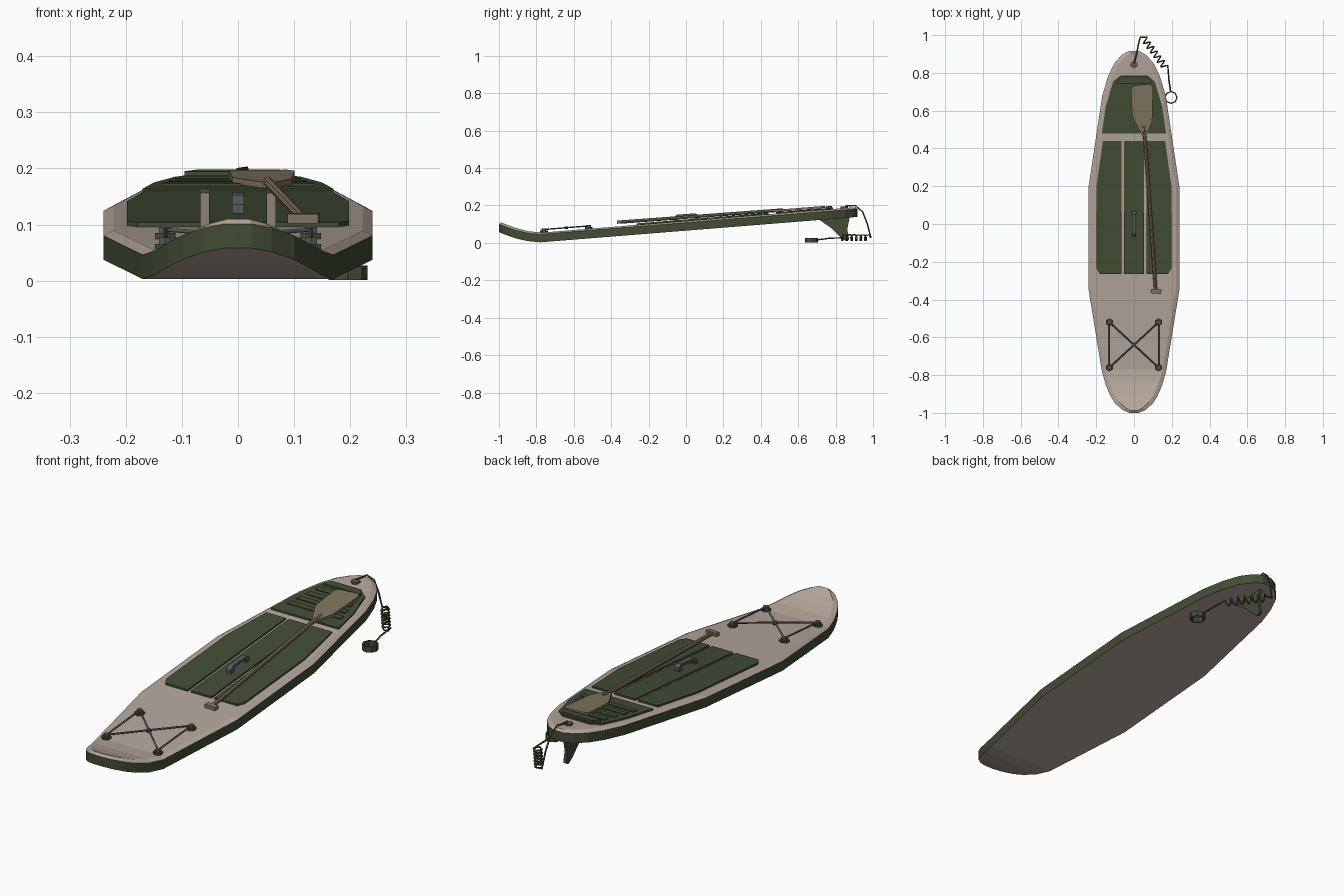
import bpy, bmesh, math
from mathutils import Vector

cube = bpy.data.objects.get("Cube")
if cube:
    bpy.data.objects.remove(cube, do_unlink=True)


def material(name, rgb):
    m = bpy.data.materials.new(name)
    m.use_nodes = True
    m.diffuse_color = (*rgb, 1)
    m.node_tree.nodes["Principled BSDF"].inputs["Base Color"].default_value = (*rgb, 1)
    return m


TAN = material("sand tan", (0.46, 0.385, 0.33))
GREEN = material("forest green", (0.055, 0.074, 0.036))
BROWN = material("paddle brown", (0.22, 0.175, 0.11))
GREY = material("cord grey", (0.1, 0.1, 0.105))
OLIVE = material("leash olive", (0.07, 0.068, 0.022))


def finish(name, bm, *mats):
    bmesh.ops.recalc_face_normals(bm, faces=bm.faces)
    mesh = bpy.data.meshes.new(name)
    bm.to_mesh(mesh)
    bm.free()
    for m in mats:
        mesh.materials.append(m)
    ob = bpy.data.objects.new(name, mesh)
    bpy.context.collection.objects.link(ob)
    return ob


def prism(name, pts, push, mat):
    """Extrude a flat outline along a vector."""
    bm = bmesh.new()
    a = [bm.verts.new(p) for p in pts]
    b = [bm.verts.new(Vector(p) + Vector(push)) for p in pts]
    bm.faces.new(a)
    bm.faces.new(b)
    for i in range(len(a)):
        j = (i + 1) % len(a)
        bm.faces.new((a[i], a[j], b[j], b[i]))
    return finish(name, bm, mat)


def rod(name, a, b, r, mat, sides=8):
    a, b = Vector(a), Vector(b)
    bm = bmesh.new()
    bmesh.ops.create_cone(bm, cap_ends=True, segments=sides, radius1=r, radius2=r,
                          depth=(b - a).length)
    q = Vector((0, 0, 1)).rotation_difference(b - a)
    for v in bm.verts:
        v.co = q @ v.co + (a + b) / 2
    return finish(name, bm, mat)


def cord(name, pts, r, mat):
    cu = bpy.data.curves.new(name, "CURVE")
    cu.dimensions = "3D"
    cu.bevel_depth, cu.bevel_resolution, cu.use_fill_caps = r, 1, True
    sp = cu.splines.new("POLY")
    sp.points.add(len(pts) - 1)
    for p, co in zip(sp.points, pts):
        p.co = (*co, 1)
    cu.materials.append(mat)
    ob = bpy.data.objects.new(name, cu)
    bpy.context.collection.objects.link(ob)
    return ob


# Rocker curve: straight hull with an upturned nose
SLOPE, KNEE, RAIL, THICK = 0.08, -0.78, 0.043, 0.052


def hull(y):
    if y >= KNEE:
        return 0.003 + (y - KNEE) * SLOPE
    return 0.003 + 0.055 * ((KNEE - y) / 0.22) ** 1.8


def deck(y, up=0.0):
    return hull(y) + THICK + up


# Board: lofted stations of half width along the length
stations = [(-1, .025), (-.985, .06), (-.95, .1), (-.91, .125), (-.85, .15), (-.78, .17),
            (-.35, .24), (.2, .24), (.68, .168), (.78, .138), (.85, .105), (.895, .065), (.917, .025)]
bm = bmesh.new()
rows = []
for y, w in stations:
    z, yi, wi = hull(y), y * 0.988, w - min(0.018, w * 0.25)
    ring = [(-w, y, z), (w, y, z), (w, y, z + RAIL), (wi, yi, z + THICK),
            (-wi, yi, z + THICK), (-w, y, z + RAIL)]
    rows.append([bm.verts.new(p) for p in ring])
for r0, r1 in zip(rows, rows[1:]):
    for i in range(6):
        j = (i + 1) % 6
        f = bm.faces.new((r0[i], r0[j], r1[j], r1[i]))
        f.material_index = 1 if i in (1, 5) else 0
for r in (rows[0], rows[-1]):
    f = bm.faces.new((r[0], r[1], r[2], r[5]))
    f.material_index = 1
    bm.faces.new((r[5], r[2], r[3], r[4]))
finish("board", bm, TAN, GREEN)


# Deck pads
def pad(name, outline, height, mat=GREEN, up=0.0):
    return prism(name, [(x, y, deck(y, up - 0.001)) for x, y in outline], (0, 0, height + 0.001), mat)


pad("center_pad", [(-.052, -.265), (.052, -.265), (.052, .44), (-.052, .44)], .008)
side = [(.067, -.265), (.18, -.265), (.198, -.235), (.198, .2), (.165, .44), (.067, .44)]
for s, label in ((1, "left"), (-1, "right")):
    pad(label + "_pad", [(s * x, y) for x, y in side], .008)

half = [(.17, .48), (.15, .62), (.11, .755), (.07, .787)]
pad("tail_pad", half + [(-x, y) for x, y in reversed(half)], .008)
for i in range(4):
    y, w = .555 + i * .052, .135 - i * .012
    pad("tail_ridge", [(-w, y - .013), (w, y - .013), (w, y + .013), (-w, y + .013)], .004, up=.008)
pad("kick_bar", [(-.095, .745), (.095, .745), (.075, .78), (-.075, .78)], .01, up=.008)

# Carry handle: arched strap
arch = [(-.068, .005), (-.068, .024), (-.05, .037), (.05, .037), (.068, .024), (.068, .005),
        (.046, .005), (.04, .026), (-.04, .026), (-.046, .005)]
prism("carry_handle", [(-.011, y, deck(y, h)) for y, h in arch], (.022, 0, 0), GREY)

# Paddle
blade = [(.046, .465), (.064, .465), (.096, .54), (.101, .72), (.088, .742), (-.004, .732),
         (-.016, .715), (-.01, .57)]
pad("paddle_blade", blade, .01, BROWN, up=.011)
rod("paddle_shaft", (.053, .52, deck(.52, .017)), (.115, -.35, deck(-.35, .022)), .009, BROWN)
grip = [(.088, -.366), (.143, -.37), (.145, -.348), (.09, -.344)]
pad("paddle_grip", grip, .016, BROWN, up=.015)

# Bungee rigging: anchors and cords
corners = [(sx * .13, y) for sx in (-1, 1) for y in (-.76, -.52)]
for x, y in corners:
    z = deck(y)
    rod("bungee_anchor", (x, y, z - .003), (x, y, z + .009), .021, GREEN, 6)
    rod("bungee_ring", (x, y, z + .008), (x, y, z + .02), .012, GREY, 6)


def lift(x, y):
    return (x, y, deck(y, .015))


for s in (-1, 1):
    cord("bungee_side", [lift(s * .13, -.76), lift(s * .13, -.52)], .004, GREY)
    cord("bungee_cross", [lift(s * .13, -.76), lift(0, -.64), lift(-s * .13, -.52)], .004, GREY)
rod("bungee_hub", (0, -.64, deck(-.64, .007)), (0, -.64, deck(-.64, .021)), .01, GREY, 6)

# Fin under the tail
fin = [(.71, hull(.71)), (.875, hull(.875)), (.862, .07), (.872, .02), (.855, .01), (.825, .03), (.775, .08)]
prism("fin", [(-.007, y, z + (.003 if z > .1 else 0)) for y, z in fin], (.014, 0, 0), GREEN)

# Leash: plug, coiled cord and ankle cuff
rod("leash_plug", (0, .845, deck(.845, -.003)), (0, .845, deck(.845, .009)), .02, GREY, 6)
start, end = Vector((.055, .978, .028)), Vector((.165, .83, .028))
axis = (end - start).normalized()
out = Vector((-axis.y, axis.x, 0))
path = [(0, .85, deck(.85, .012)), (.015, .905, deck(.905, .01)), (.022, .945, .165),
        (.028, .97, .1), (.033, .988, .03)]
turns, seg = 6, 6
for i in range(turns * seg + 1):
    a = 2 * math.pi * i / seg
    p = start.lerp(end, i / (turns * seg))
    path.append(p + out * .017 * math.cos(a) + Vector((0, 0, .017 * math.sin(a))))
path += [(.185, .76, .024), (.194, .702, .016)]
cord("leash_cord", path, .004, OLIVE)

bm = bmesh.new()
bmesh.ops.create_cone(bm, cap_ends=False, segments=8, radius1=.035, radius2=.035, depth=.026)
for v in bm.verts:
    v.co += Vector((.196, .67, .014))
cuff = finish("ankle_cuff", bm, GREEN)
wall = cuff.modifiers.new("wall", "SOLIDIFY")
wall.thickness = .007
wall.offset = -1
